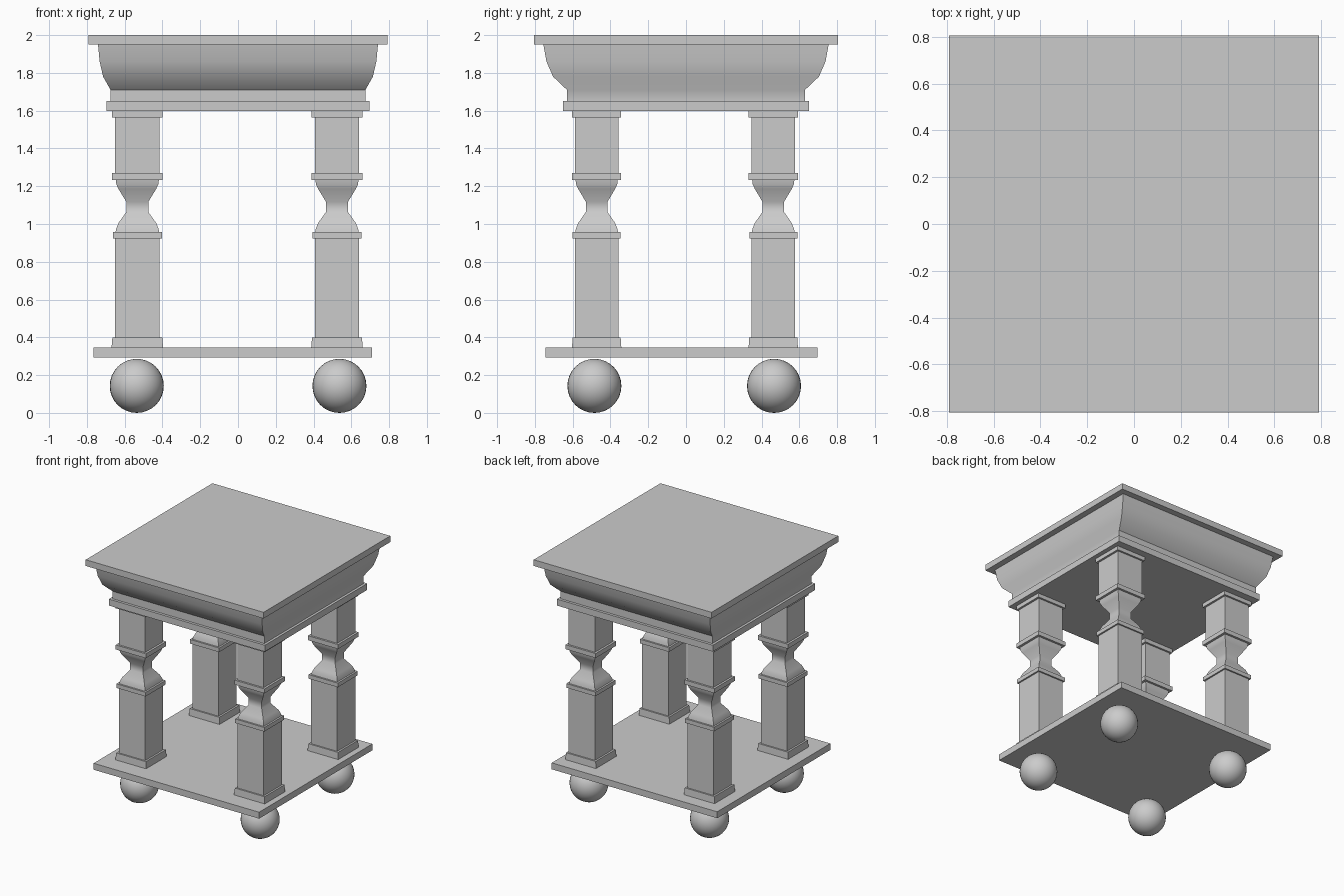
import bpy, bmesh, math

cube = bpy.data.objects.get("Cube")
if cube:
    bpy.data.objects.remove(cube, do_unlink=True)

grey = bpy.data.materials.new("plain grey")
grey.use_nodes = True
grey.diffuse_color = (0.6, 0.6, 0.6, 1)
grey.node_tree.nodes["Principled BSDF"].inputs["Base Color"].default_value = (0.6, 0.6, 0.6, 1)


def finish(bm, name, angle):
    """Turn a bmesh into a shaded object with the shared material."""
    bmesh.ops.recalc_face_normals(bm, faces=bm.faces)
    mesh = bpy.data.meshes.new(name)
    bm.to_mesh(mesh)
    bm.free()
    mesh.materials.append(grey)
    obj = bpy.data.objects.new(name, mesh)
    bpy.context.collection.objects.link(obj)
    bpy.ops.object.select_all(action='DESELECT')
    obj.select_set(True)
    bpy.context.view_layer.objects.active = obj
    bpy.ops.object.shade_smooth_by_angle(angle=math.radians(angle))
    return obj


def stack(name, sections, x=0, y=0, angle=30):
    """Loft rectangular sections (half width, half depth, height)."""
    bm = bmesh.new()
    rings = []
    for hx, hy, z in sections:
        corners = ((-1, -1), (1, -1), (1, 1), (-1, 1))
        rings.append([bm.verts.new((x + sx * hx, y + sy * hy, z)) for sx, sy in corners])
    for low, high in zip(rings, rings[1:]):
        for i in range(4):
            j = (i + 1) % 4
            bm.faces.new((low[i], low[j], high[j], high[i]))
    bm.faces.new(rings[0])
    bm.faces.new(rings[-1])
    return finish(bm, name, angle)


def slab(name, hx, hy, z0, z1, x=0, y=0):
    return stack(name, [(hx, hy, z0), (hx, hy, z1)], x, y)


# Table top, moulding and lower band
slab("table_top", 0.792, 0.806, 1.95, 2.0)
flare = [(0, 1.645), (0, 1.71), (0.59, 1.78), (0.87, 1.86), (1, 1.95)]
stack("apron_moulding", [(0.675 + 0.066 * f, 0.63 + 0.125 * f, z) for f, z in flare])
slab("apron_band", 0.695, 0.651, 1.598, 1.65)

# Lower shelf
slab("lower_shelf", 0.737, 0.72, 0.293, 0.345, -0.028, -0.024)

# Square legs with turned waists, and ball feet
waist = [(0.117, 0.95), (0.112, 0.975), (0.1, 1.005), (0.058, 1.064),
         (0.058, 1.117), (0.1, 1.186), (0.111, 1.21), (0.115, 1.24)]
for side, x, foot_x in (("right", -0.533, -0.536), ("left", 0.524, 0.537)):
    for end, y, foot_y in (("front", -0.473, -0.485), ("back", 0.462, 0.466)):
        tag = end + "_" + side
        stack("leg_base_" + tag, [(0.137, 0.131, 0.34), (0.132, 0.127, 0.4)], x, y)
        slab("leg_lower_shaft_" + tag, 0.117, 0.115, 0.39, 0.93, x, y)
        slab("leg_lower_ring_" + tag, 0.13, 0.127, 0.924, 0.957, x, y)
        stack("leg_waist_" + tag, [(h, h * 0.98, z) for h, z in waist], x, y, 45)
        slab("leg_upper_ring_" + tag, 0.134, 0.13, 1.234, 1.27, x, y)
        slab("leg_upper_shaft_" + tag, 0.117, 0.115, 1.26, 1.57, x, y)
        slab("leg_cap_" + tag, 0.134, 0.13, 1.565, 1.602, x, y)
        bm = bmesh.new()
        bmesh.ops.create_uvsphere(bm, u_segments=32, v_segments=16, radius=0.143)
        bmesh.ops.translate(bm, verts=bm.verts, vec=(foot_x, foot_y, 0.143))
        finish(bm, "ball_foot_" + tag, 40)
